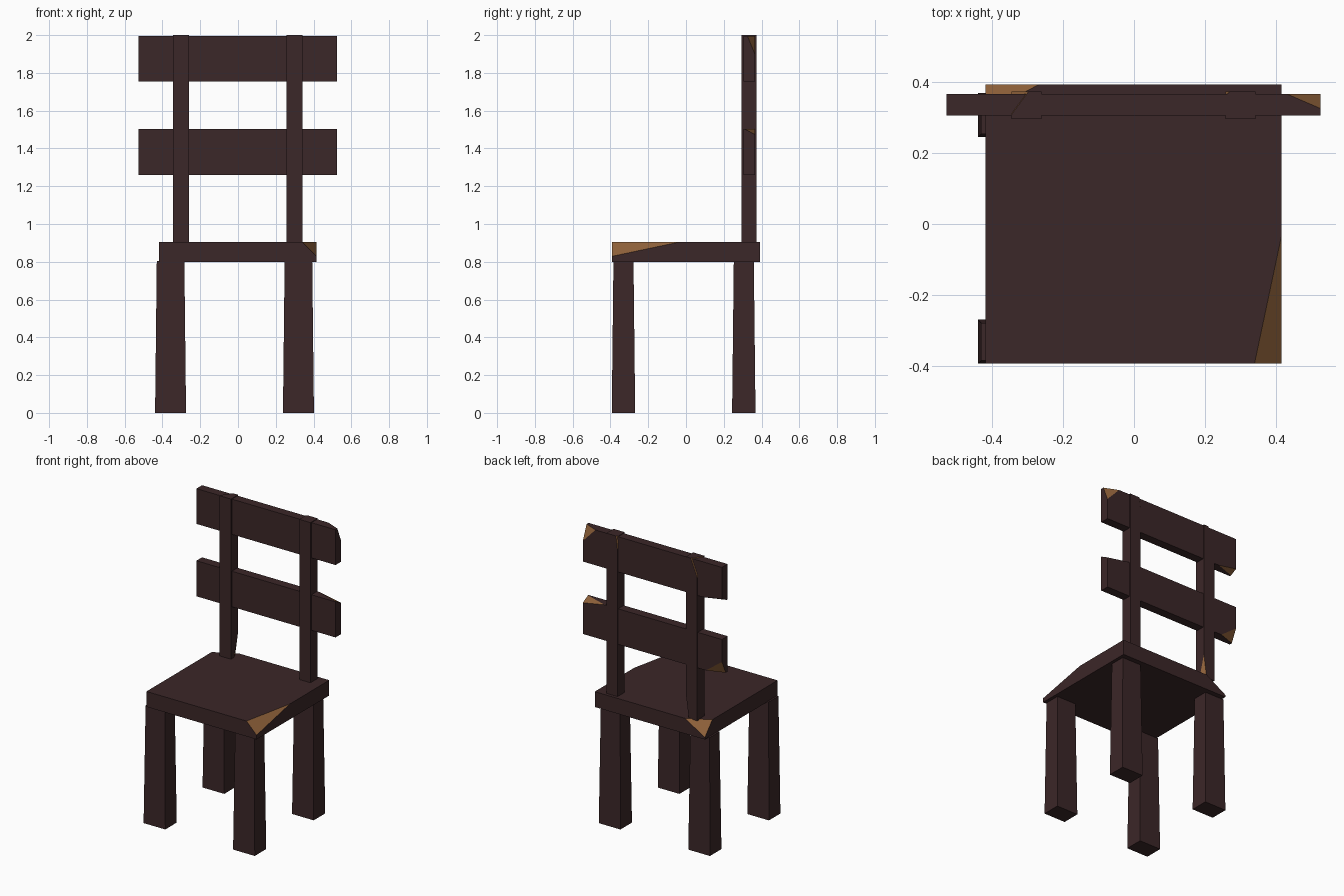
import bpy
import bmesh
from mathutils import Vector

cube = bpy.data.objects.get("Cube")
if cube:
    bpy.data.objects.remove(cube, do_unlink=True)


def make_material(name, rgb):
    mat = bpy.data.materials.new(name)
    mat.use_nodes = True
    colour = (*rgb, 1.0)
    mat.diffuse_color = colour
    mat.node_tree.nodes["Principled BSDF"].inputs["Base Color"].default_value = colour
    return mat


DARK = make_material("dark_stained_wood", (0.044, 0.020, 0.021))
BARE = make_material("bare_chipped_wood", (0.275, 0.120, 0.042))


def chip_corner(bm, lo, hi, side, size):
    """Slice off one corner; size is how far the cut runs along each edge."""
    corner = Vector([hi[i] if side[i] > 0 else lo[i] for i in range(3)])
    on_plane = corner - Vector((side[0] * size[0], 0, 0))
    normal = Vector([side[i] / size[i] for i in range(3)]).normalized()
    geom = bm.verts[:] + bm.edges[:] + bm.faces[:]
    cut = bmesh.ops.bisect_plane(bm, geom=geom, plane_co=on_plane,
                                 plane_no=normal, clear_outer=True)
    edges = [e for e in cut["geom_cut"] if isinstance(e, bmesh.types.BMEdge)]
    for face in bmesh.ops.contextual_create(bm, geom=edges)["faces"]:
        face.material_index = 1


def board(name, lo, hi, chips=(), flare=0.0):
    """Box between two corners, with optional flared foot and chipped corners."""
    lo, hi = Vector(lo), Vector(hi)
    mid, span = (lo + hi) / 2, hi - lo
    bm = bmesh.new()
    bmesh.ops.create_cube(bm, size=1)
    for v in bm.verts:
        grow = flare if v.co.z < 0 else 0
        for i in range(3):
            extra = 2 * grow if i < 2 else 0
            v.co[i] = mid[i] + v.co[i] * (span[i] + extra)
    for side, size in chips:
        chip_corner(bm, lo, hi, side, size)
    bmesh.ops.recalc_face_normals(bm, faces=bm.faces[:])
    mesh = bpy.data.meshes.new(name)
    bm.to_mesh(mesh)
    bm.free()
    mesh.materials.append(DARK)
    mesh.materials.append(BARE)
    obj = bpy.data.objects.new(name, mesh)
    bpy.context.collection.objects.link(obj)


# Seat with two broken corners
board("seat", (-0.418, -0.392, 0.8), (0.415, 0.393, 0.905), [
    ((1, -1, 1), (0.076, 0.36, 0.076)),
    ((-1, 1, 1), (0.152, 0.08, 0.09)),
])

# Four legs, slightly wider at the foot
for side, x in (("right", -0.357), ("left", 0.32)):
    for end, y in (("front", -0.331), ("back", 0.306)):
        board(f"{end}_{side}_leg", (x - 0.073, y - 0.053, 0),
              (x + 0.073, y + 0.053, 0.803), flare=0.009)

# Back posts
board("right_back_post", (-0.345, 0.295, 0.9), (-0.26, 0.372, 2.0), [
    ((-1, 1, 1), (0.048, 0.065, 0.12)),
    ((1, 1, -1), (0.022, 0.045, 0.16)),
])
board("left_back_post", (0.257, 0.295, 0.9), (0.342, 0.372, 2.0), [
    ((-1, 1, 1), (0.012, 0.012, 0.1)),
])

# Back slats
board("upper_slat", (-0.528, 0.305, 1.755), (0.524, 0.366, 1.996), [
    ((1, 1, 1), (0.095, 0.041, 0.1)),
    ((-1, 1, -1), (0.14, 0.05, 0.025)),
])
board("lower_slat", (-0.528, 0.305, 1.26), (0.524, 0.366, 1.503), [
    ((1, 1, 1), (0.165, 0.055, 0.03)),
    ((-1, 1, -1), (0.12, 0.042, 0.09)),
])
